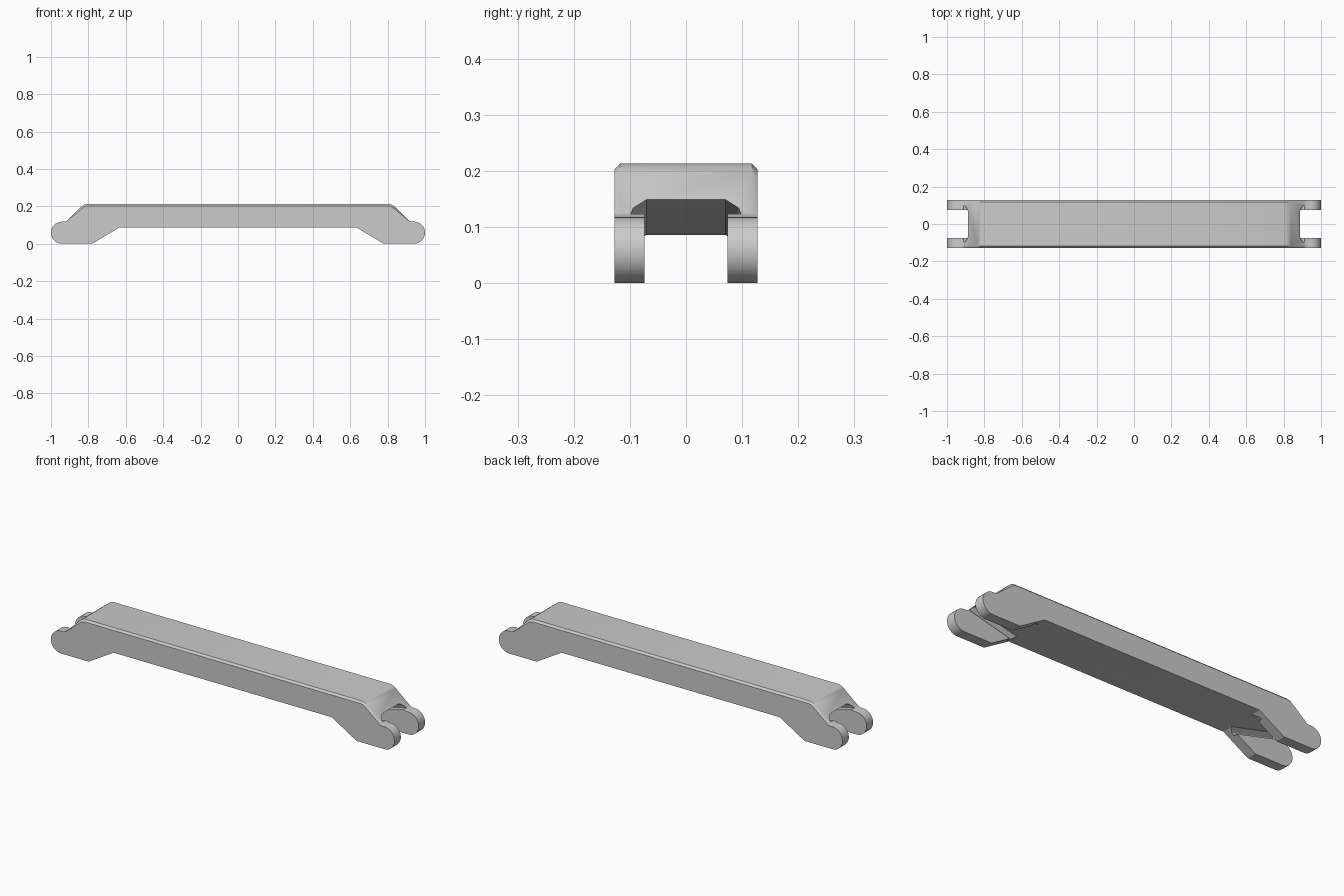
import bpy, bmesh, math
from mathutils import Vector

if "Cube" in bpy.data.objects:
    bpy.data.objects.remove(bpy.data.objects["Cube"])

HALF_W = 0.1275
LOBE_R = 0.059

grey = bpy.data.materials.new("light grey")
grey.use_nodes = True
colour = (0.6, 0.6, 0.6, 1)
grey.diffuse_color = colour
grey.node_tree.nodes["Principled BSDF"].inputs["Base Color"].default_value = colour


def prism(name, outline, offset, bevel_rule=None):
    """Extrude a closed outline by an offset vector, optionally bevelling edges."""
    bm = bmesh.new()
    face = bm.faces.new([bm.verts.new(p) for p in outline])
    made = bmesh.ops.extrude_face_region(bm, geom=[face])["geom"]
    bmesh.ops.translate(bm, vec=offset, verts=[v for v in made if isinstance(v, bmesh.types.BMVert)])
    bmesh.ops.recalc_face_normals(bm, faces=bm.faces)
    if bevel_rule:
        edges = [e for e in bm.edges if bevel_rule(*[v.co for v in e.verts])]
        bmesh.ops.bevel(bm, geom=edges, offset=0.01, segments=1, affect="EDGES")
    mesh = bpy.data.meshes.new(name)
    bm.to_mesh(mesh)
    bm.free()
    obj = bpy.data.objects.new(name, mesh)
    bpy.context.collection.objects.link(obj)
    mesh.materials.append(grey)
    return obj


# Half of the side profile: raised bar, sloped shoulder, round lug, foot
half = [(0.805, 0.213), (0.822, 0.209), (0.838, 0.198), (0.912, 0.124), (0.925, 0.118)]
for i in range(17):
    a = math.pi / 2 - math.pi * i / 16
    half.append((1 - LOBE_R + LOBE_R * math.cos(a), LOBE_R + LOBE_R * math.sin(a)))
half += [(0.78, 0), (0.635, 0.086)]
profile = half + [(-x, z) for x, z in reversed(half)]


def top_side_edge(a, b):
    return abs(a.y - b.y) < 1e-4 and (a.z + b.z) / 2 > 0.125


body = prism("link_arm", [(x, -HALF_W, z) for x, z in profile],
             Vector((0, 2 * HALF_W, 0)), top_side_edge)

# Tilted clevis slots between the lugs at both ends
section = [(0.074, -0.3), (0.074, 0.118), (0.098, 0.118), (0.094, 0.131), (0.07, 0.15)]
section += [(-y, z) for y, z in reversed(section)]
START, RUN, TILT = 0.62, 0.5, 0.25
for side, label in ((1, "left"), (-1, "right")):
    drop = (0.89 - START) * TILT
    cutter = prism(label + "_slot_cutter", [(side * START, y, z - drop) for y, z in section],
                   Vector((side * RUN, 0, RUN * TILT)))
    cutter.hide_render = True
    cutter.hide_set(True)
    cut = body.modifiers.new(label + "_slot", "BOOLEAN")
    cut.operation = "DIFFERENCE"
    cut.solver = "EXACT"
    cut.object = cutter

# Bake the cuts, then smooth the round lugs while keeping edges crisp
bpy.context.view_layer.objects.active = body
body.select_set(True)
for name in [m.name for m in body.modifiers]:
    bpy.ops.object.modifier_apply(modifier=name)
for label in ("left", "right"):
    bpy.data.objects.remove(bpy.data.objects[label + "_slot_cutter"])
bpy.ops.object.shade_smooth_by_angle(angle=math.radians(30))
